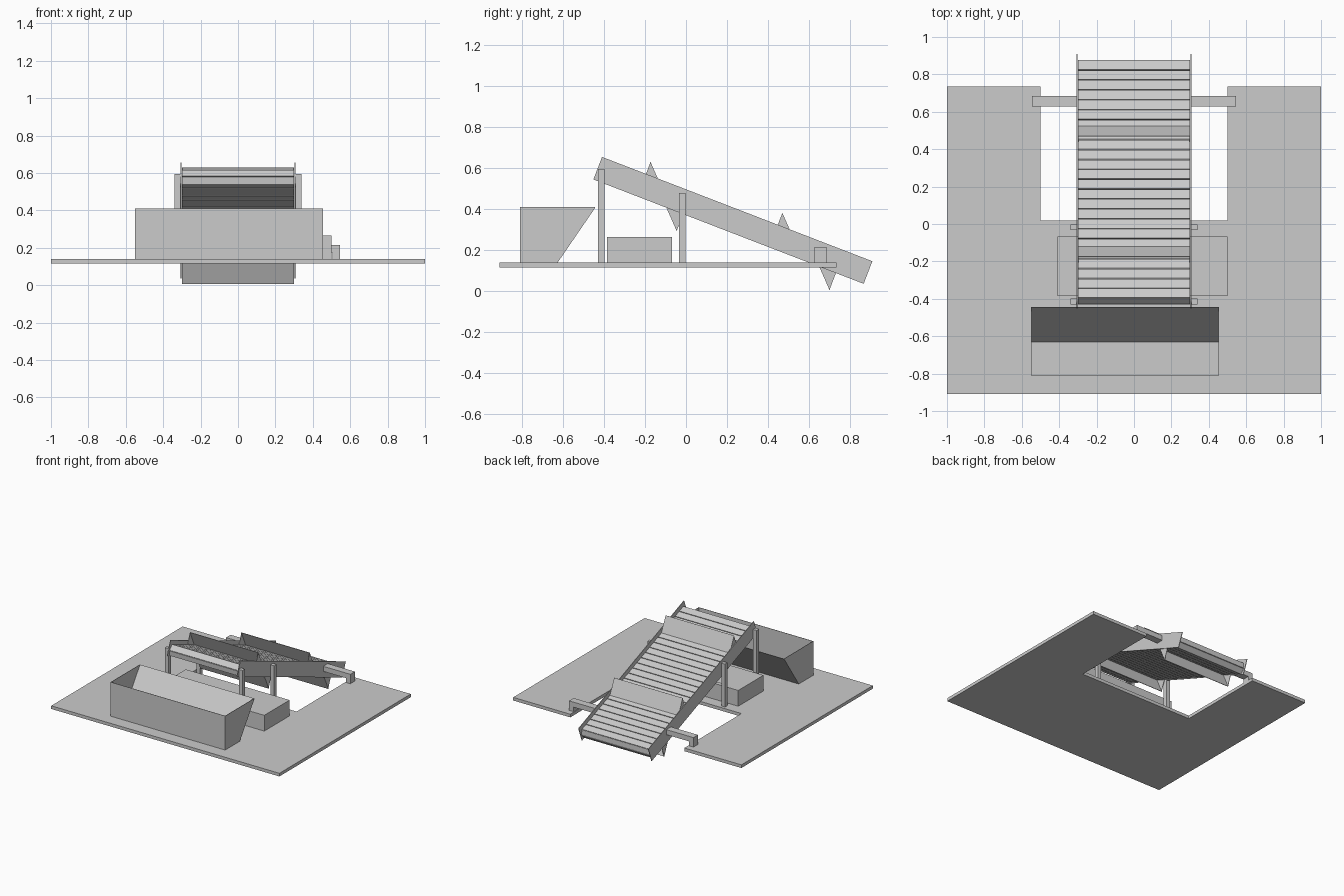
import bpy, bmesh
from math import hypot
from mathutils import Vector

cube = bpy.data.objects.get("Cube")
if cube:
    bpy.data.objects.remove(cube, do_unlink=True)

# Single material
grey = bpy.data.materials.new("light_grey")
grey.use_nodes = True
colour = (0.6, 0.6, 0.6, 1)
grey.diffuse_color = colour
grey.node_tree.nodes["Principled BSDF"].inputs["Base Color"].default_value = colour


def place(axis, a, p, q):
    """Point from a position along the extrusion axis plus a 2D profile point."""
    return {"x": (a, p, q), "y": (p, a, q), "z": (p, q, a)}[axis]


def build(name, prisms):
    """One object from (axis, start, end, profile) prisms."""
    bm = bmesh.new()
    for axis, a, b, profile in prisms:
        lo = [bm.verts.new(place(axis, a, *p)) for p in profile]
        hi = [bm.verts.new(place(axis, b, *p)) for p in profile]
        bm.faces.new(lo)
        bm.faces.new(hi[::-1])
        for i in range(len(lo)):
            j = (i + 1) % len(lo)
            bm.faces.new((lo[i], hi[i], hi[j], lo[j]))
    bmesh.ops.recalc_face_normals(bm, faces=bm.faces[:])
    mesh = bpy.data.meshes.new(name)
    bm.to_mesh(mesh)
    bm.free()
    mesh.materials.append(grey)
    obj = bpy.data.objects.new(name, mesh)
    bpy.context.collection.objects.link(obj)
    return obj


def rect(p0, p1, q0, q1):
    return [(p0, q0), (p1, q0), (p1, q1), (p0, q1)]


def incline(u, v):
    """Conveyor frame (down the slope, out of the belt) to y, z."""
    return (-0.41 + 0.933 * u + 0.36 * v, 0.655 - 0.36 * u + 0.933 * v)


def inclined(points):
    return [incline(*p) for p in points]


def strip(p, q, thick, gap=0.0):
    """Thin four-point section from p to q, thickened to one side."""
    p, q = Vector(p), Vector(q)
    d = (q - p).normalized()
    n = Vector((d.y, -d.x)) * thick
    p, q = p + d * gap, q - d * gap
    return [tuple(c) for c in (p, q, q + n, p + n)]


# U-shaped floating deck
DECK = 0.14
build("deck", [("z", 0.115, DECK, [
    (-1, -0.91), (1, -0.91), (1, 0.735), (0.5, 0.735),
    (0.5, 0.02), (-0.5, 0.02), (-0.5, 0.735), (-1, 0.735)])])

# Open collecting bin with a sloped rear wall
side = [(-0.81, DECK), (-0.63, DECK), (-0.445, 0.41), (-0.81, 0.41)]
L, R, T = -0.55, 0.455, 0.003
build("collecting_bin", [
    ("x", L, L + T, side),
    ("x", R - T, R, side),
    ("x", L, R, rect(-0.81, -0.81 + T, DECK, 0.41)),
    ("x", L, R, rect(-0.81, -0.63, DECK, DECK + T)),
    ("x", L, R, strip(side[2], side[1], -T))])

# Power unit under the conveyor
build("power_unit", [("x", -0.41, 0.5, rect(-0.385, -0.068, DECK, 0.265))])

# Mirrored supports and conveyor side plates
for label, s in (("left", 1), ("right", -1)):
    for part, y, top in (("front", -0.43, 0.595), ("middle", -0.033, 0.48)):
        build(f"{label}_{part}_post",
              [("x", s * 0.308, s * 0.34, rect(y, y + 0.031, DECK, top))])
    build(f"{label}_side_plate", [("x", s * 0.303, s * 0.308, inclined(
        rect(0, 1.415, -0.118, 0)))])
    build(f"{label}_bracket", [("y", 0.628, 0.685, [
        (s * 0.308, 0.175), (s * 0.505, 0.175), (s * 0.505, DECK),
        (s * 0.545, DECK), (s * 0.545, 0.215), (s * 0.308, 0.215)])])

# Slatted belt: closed loop of narrow boards
TOP, LOW, COUNT = -0.03, -0.114, 24
START, END = 0.026, 1.39
steps = [START + (END - START) * i / COUNT for i in range(COUNT + 1)]
loop = [(u, TOP) for u in steps] + [(1.408, -0.072)]
loop += [(u, LOW) for u in reversed(steps)] + [(0.008, -0.076)]
W = 0.3
build("belt_slats", [
    ("x", -W, W, inclined(strip(p, loop[(i + 1) % len(loop)], 0.01, 0.0025)))
    for i, p in enumerate(loop)])

# Scoops: leaning sheet with a triangular gusset at each end
SIZE = 0.092
for name, u, base, s in (("upper_scoop_front", 0.23, TOP, 1),
                         ("upper_scoop_rear", 0.92, TOP, 1),
                         ("lower_scoop_front", 0.47, LOW, -1),
                         ("lower_scoop_rear", 1.27, LOW, -1)):
    tip, foot = (u, base + s * SIZE), (u + s * SIZE, base)
    gusset = inclined([tip, foot, (u, base)])
    build(name, [
        ("x", -W, W, inclined(strip(tip, foot, 0.003))),
        ("x", -W, -W + T, gusset),
        ("x", W - T, W, gusset)])
